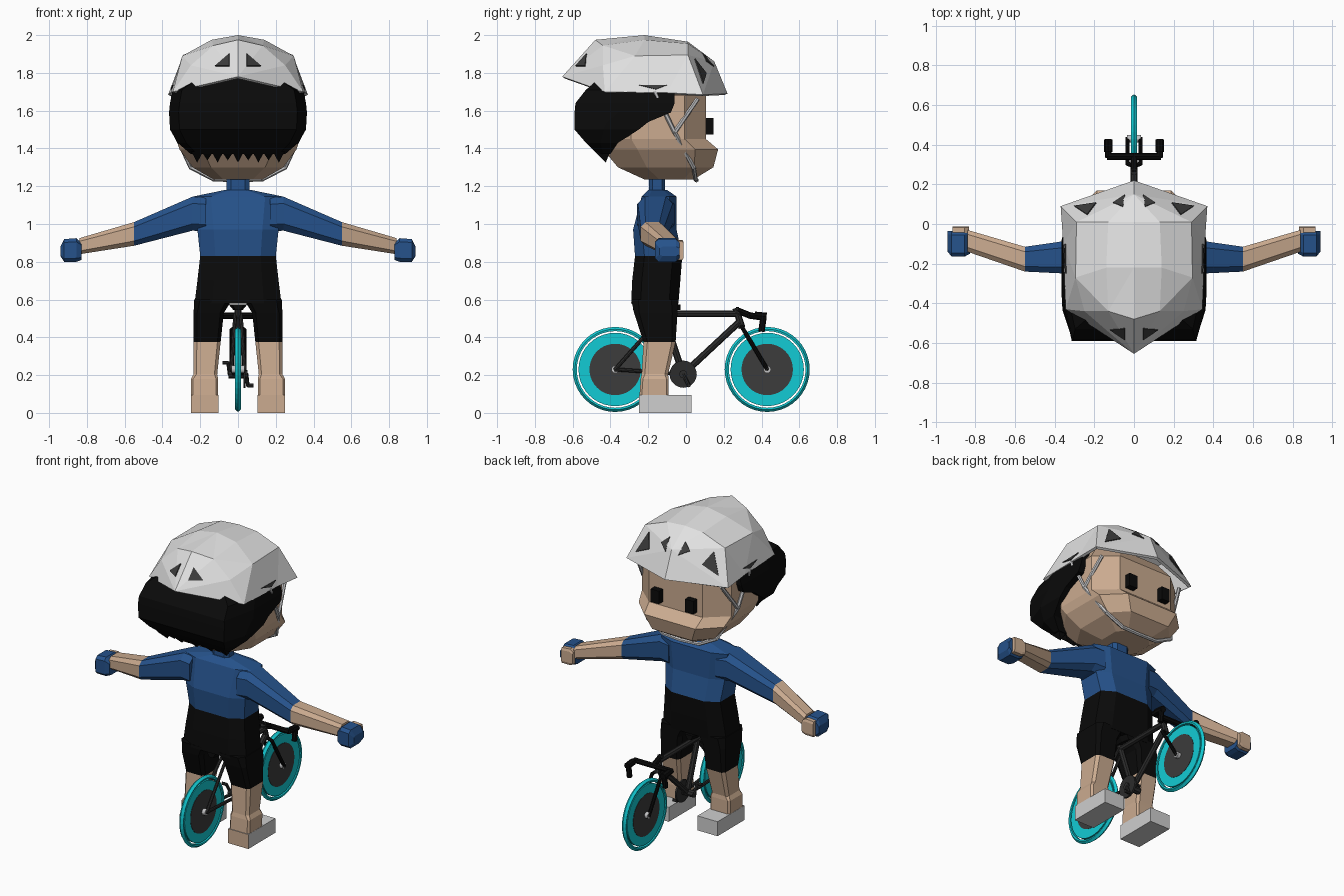
import bpy, bmesh, math
from mathutils import Vector
from mathutils.bvhtree import BVHTree

if "Cube" in bpy.data.objects:
    bpy.data.objects.remove(bpy.data.objects["Cube"])


def material(name, r, g, b):
    m = bpy.data.materials.new(name)
    m.diffuse_color = (r, g, b, 1)
    m.use_nodes = True
    m.node_tree.nodes["Principled BSDF"].inputs["Base Color"].default_value = m.diffuse_color
    return m


SKIN = material("skin", 0.60, 0.41, 0.28)
BLUE = material("jersey blue", 0.019, 0.085, 0.26)
BLACK = material("black", 0.003, 0.003, 0.003)
WHITE = material("helmet white", 0.76, 0.76, 0.76)
STRAP = material("strap grey", 0.55, 0.55, 0.56)
SHOE = material("shoe grey", 0.62, 0.62, 0.62)
DARK = material("dark grey", 0.045, 0.045, 0.045)
FRAME = material("frame grey", 0.025, 0.025, 0.025)
TEAL = material("teal", 0.006, 0.60, 0.66)


def finish(name, bm, mat, mirror=False):
    bmesh.ops.recalc_face_normals(bm, faces=bm.faces)
    me = bpy.data.meshes.new(name)
    bm.to_mesh(me)
    bm.free()
    me.materials.append(mat)
    ob = bpy.data.objects.new(name, me)
    bpy.context.collection.objects.link(ob)
    if mirror:
        ob.modifiers.new("mirror", 'MIRROR')
    return ob


def rect(axis, pos, a0, a1, b0, b1, c=0.2):
    """Chamfered rectangle across the given axis."""
    da, db = (a1 - a0) * c, (b1 - b0) * c
    pts = [(a0 + da, b0), (a1 - da, b0), (a1, b0 + db), (a1, b1 - db),
           (a1 - da, b1), (a0 + da, b1), (a0, b1 - db), (a0, b0 + db)]
    if c == 0:
        pts = [(a0, b0), (a1, b0), (a1, b1), (a0, b1)]
    return [(a, b, pos) if axis == 'z' else (pos, a, b) for a, b in pts]


def loft(name, mat, rings, mirror=False, closed=False):
    bm = bmesh.new()
    vs = [[bm.verts.new(p) for p in ring] for ring in rings]
    n = len(rings[0])
    pairs = list(zip(vs, vs[1:])) + ([(vs[-1], vs[0])] if closed else [])
    for lo, hi in pairs:
        for i in range(n):
            j = (i + 1) % n
            bm.faces.new((lo[i], lo[j], hi[j], hi[i]))
    if not closed:
        bm.faces.new(vs[0])
        bm.faces.new(vs[-1])
    return finish(name, bm, mat, mirror)


def rods(name, mat, paths, r, mirror=False, sides=8):
    """Straight tubes following each path."""
    bm = bmesh.new()
    for path in paths:
        for a, b in zip(path, path[1:]):
            a, b = Vector(a), Vector(b)
            d = b - a
            M = d.to_track_quat('Z', 'Y').to_matrix().to_4x4()
            M.translation = (a + b) / 2
            bmesh.ops.create_cone(bm, cap_ends=True, segments=sides, radius1=r,
                                  radius2=r, depth=d.length + r * 0.6, matrix=M)
    return finish(name, bm, mat, mirror)


def lathe(name, mat, y, z, profile, n=40, x=0.0):
    """Spin (offset, radius) points round the x axis."""
    rings = [[(x + px, y + r * math.cos(2 * math.pi * i / n), z + r * math.sin(2 * math.pi * i / n))
              for i in range(n)] for px, r in profile]
    return loft(name, mat, rings, closed=profile[0][1] > 0.01)


# Head: flat face towards +y
def head_ring(z, w, yb, yf):
    d = yf - yb
    half = [(w * .6, yf), (w, yf - d * .2), (w, yb + d * .3), (w * .6, yb)]
    return [(x, y, z) for x, y in half] + [(-x, y, z) for x, y in reversed(half)]


loft("head", SKIN, [head_ring(*r) for r in (
    (1.236, .13, -.22, .04), (1.30, .24, -.36, .145), (1.395, .31, -.44, .17),
    (1.45, .325, -.46, .105), (1.68, .325, -.46, .105), (1.78, .25, -.40, .03))])
loft("eye", BLACK, [rect('z', z, .095, .155, .08, .145, 0) for z in (1.475, 1.56)], True)


# Hair: swept shell behind the face, with a jagged lower edge
def hair_ring(z, w, yb, yf):
    half = [(w, yf), (w, yb + (yf - yb) * .45), (w * .86, yb)]
    return [(x, y, z) for x, y in half] + [(-x, y, z) for x, y in reversed(half)]


loft("hair", BLACK, [hair_ring(*r) for r in (
    (1.37, .25, -.47, -.40), (1.43, .32, -.53, -.36), (1.50, .36, -.59, -.25),
    (1.54, .362, -.59, -.20), (1.59, .365, -.59, -.08), (1.64, .36, -.585, -.06),
    (1.71, .345, -.53, -.06), (1.77, .25, -.46, -.10))])
bm = bmesh.new()
for i in range(9):
    x = (i - 4) * .054
    bottom = 1.325 + .012 * (i % 2)
    base = [bm.verts.new(p) for p in ((x - .032, -.485, 1.385), (x + .032, -.485, 1.385),
                                      (x + .032, -.40, 1.385), (x - .032, -.40, 1.385))]
    tip = bm.verts.new((x, -.425, bottom))
    bm.faces.new(base)
    for k in range(4):
        bm.faces.new((base[k], base[(k + 1) % 4], tip))
finish("hair_fringe", bm, BLACK)

# Helmet: faceted half shell, mirrored and thickened
P = dict(c0=(0, .22, 1.69), c1=(0, .15, 1.86), c2=(0, .01, 1.965), c3=(0, -.22, 2.0),
         c4=(0, -.48, 1.975), c5=(0, -.655, 1.78), a2=(.13, .01, 1.955), a3=(.14, -.22, 1.975),
         a4=(.13, -.44, 1.945), b2=(.29, .01, 1.895), b3=(.295, -.27, 1.89), b4=(.25, -.44, 1.84),
         r1=(.37, .09, 1.685), r2=(.357, -.10, 1.695), r3=(.345, -.43, 1.70))
bm = bmesh.new()
V = {k: bm.verts.new(p) for k, p in P.items()}
for f in ("c0 r1 c1", "c1 r1 b2", "c1 b2 a2", "c1 a2 c2", "c2 a2 a3 c3", "c3 a3 a4", "c3 a4 c4",
          "a2 b2 b3 a3", "a3 b3 a4", "a4 b3 b4", "b2 r1 r2", "b2 r2 b3", "b3 r2 r3",
          "b3 r3 b4", "b4 r3 c5", "a4 b4 c5", "c4 a4 c5"):
    bm.faces.new([V[k] for k in f.split()])
shell = BVHTree.FromBMesh(bm)
helmet = finish("helmet", bm, WHITE, True)
solid = helmet.modifiers.new("thickness", 'SOLIDIFY')
solid.thickness, solid.offset = .018, -1

# Helmet vents: thin dark triangles laid on the shell
bm = bmesh.new()
for ray, tri in (
        ((0, 0, -1), ((.045, .145), (.055, .085), (.105, .105))),
        ((0, 0, -1), ((.19, .105), (.30, .088), (.235, .045))),
        ((0, 1, 0), ((.045, 1.90), (.045, 1.835), (.12, 1.835))),
        ((-1, 0, 0), ((-.10, 1.735), (-.25, 1.735), (-.16, 1.712)))):
    ray, pts = Vector(ray), []
    for u, v in tri:
        start = Vector((u, v, 3)) if ray.z else Vector((u, -3, v)) if ray.y else Vector((3, u, v))
        pts.append(shell.ray_cast(start, ray)[0])
    n = (pts[1] - pts[0]).cross(pts[2] - pts[0]).normalized()
    n = n if n.dot(ray) < 0 else -n
    lo = [bm.verts.new(p - n * .002) for p in pts]
    hi = [bm.verts.new(p + n * .006) for p in pts]
    bm.faces.new(lo)
    bm.faces.new(hi)
    for k in range(3):
        bm.faces.new((lo[k], lo[(k + 1) % 3], hi[(k + 1) % 3], hi[k]))
finish("helmet_vents", bm, DARK, True)
rods("chin_strap", STRAP, [
    [(.345, -.165, 1.70), (.335, -.06, 1.485), (.25, .04, 1.30), (.13, .05, 1.238), (0, .055, 1.232)],
    [(.30, .06, 1.66), (.335, -.06, 1.485)]], .012, True, 6)

# Jersey, neck and sleeves
loft("jersey", BLUE, [rect('z', z, -w, w, y0, y1) for z, w, y0, y1 in (
    (.83, .20, -.27, -.02), (.97, .215, -.28, -.05), (1.145, .24, -.235, -.05),
    (1.18, .07, -.20, -.10))])
loft("neck", BLUE, [rect('z', z, -.06, .06, -.195, -.11) for z in (1.15, 1.25)])
cuff = rect('x', .55, -.24, -.115, .885, 1.01)
loft("sleeve", BLUE, [rect('x', .17, -.26, -.06, .96, 1.14), rect('x', .24, -.255, -.07, .965, 1.145),
                      cuff], True)
loft("forearm", SKIN, [cuff, rect('x', .84, -.14, -.03, .84, .925)], True)

# Hands: gloves with bare fingers at the front
loft("glove", BLUE, [rect('x', x, y0, -.035, z0, z1, .15) for x, y0, z0, z1 in (
    (.828, -.15, .81, .90), (.855, -.165, .80, .925), (.92, -.165, .80, .92), (.94, -.14, .83, .88))], True)
loft("fingers", SKIN, [rect('x', x, -.05, -.012, z0, z1, .15) for x, z0, z1 in (
    (.832, .82, .90), (.855, .81, .915), (.915, .81, .91))], True)

# Shorts and legs
loft("shorts", BLACK, [rect('z', z, -w, w, y0, y1) for z, w, y0, y1 in (
    (.83, .20, -.27, -.02), (.70, .215, -.285, -.03), (.58, .23, -.29, -.04))])
knee = rect('z', .375, .092, .235, -.225, -.055, .12)
loft("shorts_leg", BLACK, [rect('z', .60, .03, .232, -.29, -.04, .15),
                           rect('z', .53, .075, .235, -.275, -.045, .12), knee], True)
loft("leg", SKIN, [knee, rect('z', .205, .11, .235, -.235, -.095, .12),
                   rect('z', .18, .105, .249, -.24, -.092, .08),
                   rect('z', .05, .105, .249, -.249, -.092, .08)], True)
shoe = loft("shoe", SHOE, [rect('z', z, .104, .25, -.25, .03, 0) for z in (0, .095)], True)
shoe.data.materials.append(SKIN)
for p in shoe.data.polygons:
    if p.normal.y < -.5:
        p.material_index = 1

# Wheels: tyre, deep rim, dark disc and hub
for side, y in (("rear", -.375), ("front", .43)):
    lathe(side + "_tyre", TEAL, y, .23, [(-.013, .203), (-.015, .213), (0, .225), (.015, .213), (.013, .203)])
    lathe(side + "_rim", TEAL, y, .23, [(-.011, .13), (-.011, .194), (.011, .194), (.011, .13)])
    lathe(side + "_disc", DARK, y, .23, [(-.013, .015), (-.013, .136), (.013, .136), (.013, .015)])
    lathe(side + "_hub", STRAP, y, .23, [(-.035, .008), (-.035, .02), (.035, .02), (.035, .008)], 12)
    rods(side + "_axle", FRAME, [[(-.04, y, .23), (.04, y, .23)]], .009)

# Frame, fork, seat and bars
BB = (0, -.015, .205)
rods("frame_tubes", FRAME, [[(0, -.12, .525), (0, .28, .525)], [BB, (0, .275, .475)],
                            [BB, (0, -.135, .56)], [(0, .265, .55), (0, .295, .455)]], .018)
rods("stays", FRAME, [[(.035, -.375, .23), (.015, -.12, .52)],
                      [(.035, -.375, .23), (.02, -.015, .205)]], .010, True)
rods("fork", BLACK, [[(0, .29, .465), (.033, .305, .44), (.033, .43, .23)]], .011, True)
loft("saddle", BLACK, [rect('z', z, -w, w, -.28, -.03) for z, w in ((.545, .025), (.575, .05))])
rods("handlebar", BLACK, [[(0, .265, .545), (0, .34, .515), (.13, .34, .515), (.13, .41, .505),
                           (.13, .40, .435)]], .017, True)
rods("brake_hood", BLACK, [[(.13, .37, .515), (.13, .42, .51)]], .021, True)

# Chainring, cranks and pedals
lathe("chainring", FRAME, BB[1], BB[2], [(-.006, .012), (-.006, .072), (.006, .072), (.006, .012)], 20, .035)
rods("bottom_bracket", FRAME, [[(-.045, *BB[1:]), (.045, *BB[1:])]], .022)
rods("cranks", FRAME, [[(s * .045, *BB[1:]), (s * .052, -.015 + s * .03, .205 - s * .06),
                        (s * .08, -.015 + s * .03, .205 - s * .06)] for s in (-1, 1)], .010)
